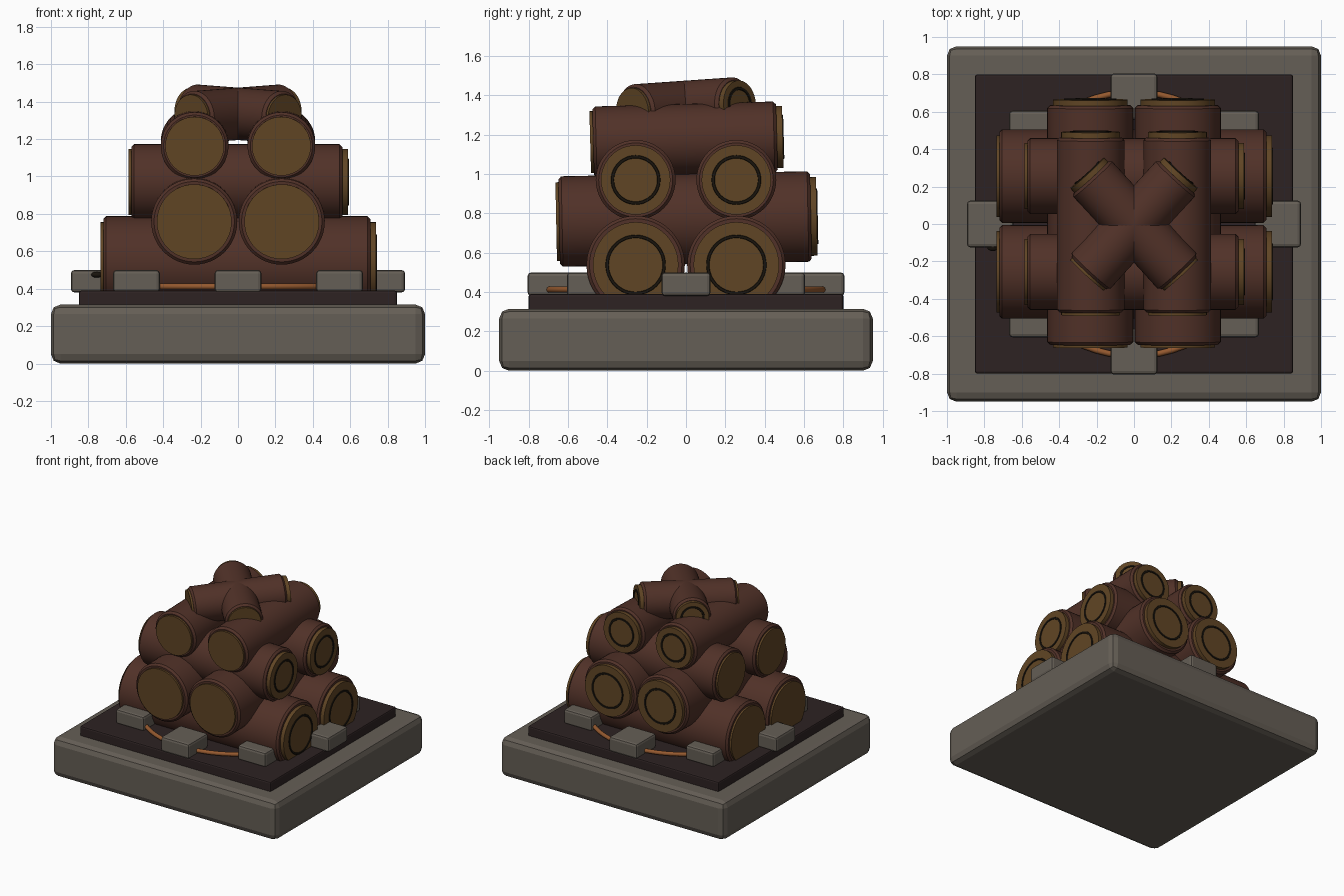
import bpy, bmesh, math
from mathutils import Vector

cube = bpy.data.objects.get("Cube")
if cube:
    bpy.data.objects.remove(cube, do_unlink=True)


def material(name, rgb):
    m = bpy.data.materials.new(name)
    m.use_nodes = True
    m.diffuse_color = (*rgb, 1)
    m.node_tree.nodes["Principled BSDF"].inputs["Base Color"].default_value = (*rgb, 1)
    return m


STONE = material("grey_stone", (0.13, 0.113, 0.092))
SOIL = material("dark_soil", (0.026, 0.016, 0.016))
BARK = material("brown_bark", (0.082, 0.031, 0.021))
WOOD = material("cut_wood", (0.118, 0.060, 0.018))
CHAR = material("charred_ring", (0.010, 0.007, 0.004))
TWINE = material("orange_cord", (0.30, 0.10, 0.028))


def finish(name, bm, mats, location=(0, 0, 0)):
    mesh = bpy.data.meshes.new(name)
    bmesh.ops.recalc_face_normals(bm, faces=bm.faces)
    bm.to_mesh(mesh)
    bm.free()
    for m in mats:
        mesh.materials.append(m)
    ob = bpy.data.objects.new(name, mesh)
    ob.location = location
    bpy.context.collection.objects.link(ob)
    return ob


def smooth(ob, degrees=30):
    bpy.ops.object.select_all(action='DESELECT')
    ob.select_set(True)
    bpy.context.view_layer.objects.active = ob
    bpy.ops.object.shade_smooth_by_angle(angle=math.radians(degrees))


def block(name, size, location, mat, bevel, segments=2):
    bm = bmesh.new()
    bmesh.ops.create_cube(bm, size=1)
    bmesh.ops.scale(bm, vec=size, verts=bm.verts)
    bmesh.ops.bevel(bm, geom=bm.edges[:], offset=bevel, segments=segments,
                    profile=0.5, affect='EDGES')
    return finish(name, bm, [mat], location)


def lathe(name, profile, mats, steps=48):
    """Turn (radius, height, material of the band that follows) about z."""
    bm = bmesh.new()
    rings = []
    for r, z, _ in profile:
        rings.append([bm.verts.new((r * math.cos(math.tau * i / steps),
                                    r * math.sin(math.tau * i / steps), z))
                      for i in range(steps)])
    for (lower, upper), point in zip(zip(rings, rings[1:]), profile):
        for i in range(steps):
            j = (i + 1) % steps
            face = bm.faces.new((lower[i], lower[j], upper[j], upper[i]))
            face.material_index = point[2]
    for ring, point in ((rings[0], profile[0]), (rings[-1], profile[-1])):
        bm.faces.new(ring).material_index = point[2]
    return finish(name, bm, mats)


def log(name, start, end, radius):
    """Bark cylinder with a plain cut at the start and a ringed cut at the end."""
    start, end = Vector(start), Vector(end)
    h = (end - start).length / 2
    b = 0.015
    cut, mark = radius * 0.87, radius * 0.58
    profile = [
        (cut, -h, 1), (cut, -h + 0.015, 0),
        (radius - b, -h + 0.015, 0), (radius, -h + 0.015 + b, 0),
        (radius, h - 0.03 - b, 0), (radius - b, h - 0.03, 0),
        (cut, h - 0.03, 1), (cut, h, 1),
        (mark + 0.008, h, 2), (mark + 0.006, h + 0.005, 2),
        (mark - 0.006, h + 0.005, 2), (mark - 0.008, h, 1),
    ]
    ob = lathe(name, profile, [BARK, WOOD, CHAR])
    ob.location = (start + end) / 2
    ob.rotation_euler = (end - start).to_track_quat('Z', 'Y').to_euler()
    smooth(ob)


# Plinth and soil bed
block("stone_base", (2, 1.9, 0.315), (0, 0, 0.1575), STONE, 0.05)
block("soil_bed", (1.7, 1.6, 0.1), (0, 0, 0.34), SOIL, 0.012)

# Ring of eight border stones
for i in range(8):
    a = math.tau * i / 8
    block(f"border_stone_{i + 1}", (0.25, 0.25, 0.12),
          (0.768 * math.cos(a), 0.68 * math.sin(a), 0.44), STONE, 0.018)

# Cord lying around the stack
bpy.ops.mesh.primitive_torus_add(major_radius=0.705, minor_radius=0.016,
                                 major_segments=64, minor_segments=10,
                                 location=(0, 0, 0.412))
cord = bpy.context.object
cord.name = "cord"
cord.data.materials.append(TWINE)
smooth(cord, 60)

# Dark stub beside the left stone
bm = bmesh.new()
bmesh.ops.create_uvsphere(bm, u_segments=16, v_segments=8, radius=0.02)
stub = finish("charred_stub", bm, [CHAR], (-0.755, -0.125, 0.475))
stub.scale = (1.5, 1, 0.8)
smooth(stub, 60)

# Crossed layers of paired logs
for side, s in (("right", -1), ("left", 1)):
    log(f"tier2_{side}_log", (s * 0.234, -0.66, 0.758), (s * 0.234, 0.665, 0.785), 0.23)
    log(f"tier4_{side}_log", (s * 0.232, -0.487, 1.162), (s * 0.232, 0.492, 1.189), 0.181)
for side, s in (("front", -1), ("back", 1)):
    log(f"tier1_{side}_log", (-0.735, s * 0.256, 0.538), (0.738, s * 0.256, 0.538), 0.25)
    log(f"tier3_{side}_log", (-0.585, s * 0.256, 0.97), (0.588, s * 0.256, 0.97), 0.203)

# Two small logs crossed on top
for side, s in (("right", -1), ("left", 1)):
    log(f"top_{side}_log", (-s * 0.25, -0.273, 1.316), (s * 0.25, 0.273, 1.354), 0.14)
